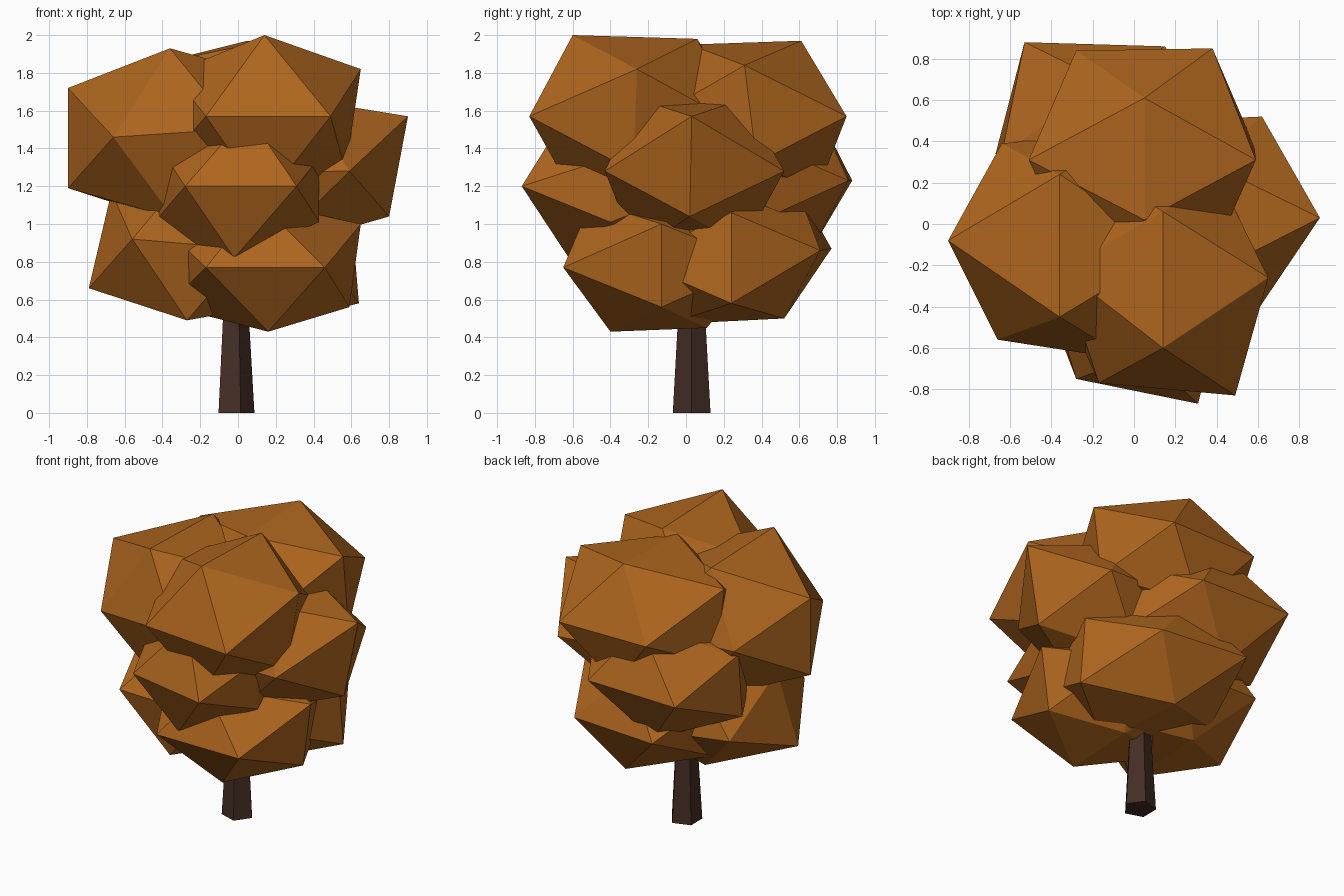
import bpy, bmesh, math
from mathutils import Vector

cube = bpy.data.objects.get("Cube")
if cube:
    bpy.data.objects.remove(cube, do_unlink=True)


def material(name, rgb):
    mat = bpy.data.materials.new(name)
    mat.use_nodes = True
    colour = (*rgb, 1.0)
    mat.diffuse_color = colour
    node = mat.node_tree.nodes["Principled BSDF"]
    node.inputs["Base Color"].default_value = colour
    node.inputs["Roughness"].default_value = 0.9
    return mat


def add_object(name, bm, mat):
    bmesh.ops.recalc_face_normals(bm, faces=bm.faces[:])
    mesh = bpy.data.meshes.new(name)
    bm.to_mesh(mesh)
    bm.free()
    mesh.materials.append(mat)
    obj = bpy.data.objects.new(name, mesh)
    bpy.context.collection.objects.link(obj)
    return obj


GOLDEN = (math.sqrt(5) - 1) / 2


def leaf_clump(name, centre, face, nudged, mat):
    """Twenty-sided clump grown from its centre and one face.
    Each nudged point pulls the nearest corner onto itself, for an uneven shape."""
    c = Vector(centre)
    a, b, d = (Vector(v) - c for v in face)
    half = [a, b, d,
            GOLDEN * (a + b) - d,
            GOLDEN * (b + d) - a,
            GOLDEN * (d + a) - b]
    corners = [c + v for v in half] + [c - v for v in half]
    for target in map(Vector, nudged):
        nearest = min(corners, key=lambda v: (v - target).length)
        corners[corners.index(nearest)] = target
    bm = bmesh.new()
    for v in corners:
        bm.verts.new(v)
    bmesh.ops.convex_hull(bm, input=bm.verts[:])
    return add_object(name, bm, mat)


def tapered_trunk(name, x, y, sections, sides, mat):
    bm = bmesh.new()
    rings = []
    for z, radius in sections:
        angles = [math.tau * i / sides for i in range(sides)]
        rings.append([bm.verts.new((x + radius * math.cos(t), y + radius * math.sin(t), z))
                      for t in angles])
    for low, high in zip(rings, rings[1:]):
        for i in range(sides):
            j = (i + 1) % sides
            bm.faces.new((low[i], low[j], high[j], high[i]))
    bm.faces.new(rings[0][::-1])
    bm.faces.new(rings[-1])
    return add_object(name, bm, mat)


leaf = material("autumn_orange", (0.42, 0.13, 0.013))
bark = material("dark_bark", (0.058, 0.027, 0.019))

# Trunk
tapered_trunk("trunk", -0.018, 0.03, [(0, 0.105), (0.9, 0.053)], 5, bark)

# Upper crown
leaf_clump("foliage_top_front", (0.11, -0.25, 1.55),
           [(0.14, -0.6, 2), (0.49, -0.83, 1.57), (-0.17, -0.77, 1.57)],
           [(0.65, -0.26, 1.82), (0.57, -0.28, 1.28), (-0.35, -0.22, 1.8),
            (0.14, 0.06, 1.98)], leaf)
leaf_clump("foliage_top_back", (0.05, 0.34, 1.57),
           [(0.05, 0.61, 1.97), (0.38, 0.85, 1.57), (-0.28, 0.84, 1.57)],
           [(0.59, 0.31, 1.84), (-0.51, 0.31, 1.83), (0.05, 0.02, 1.95)], leaf)
leaf_clump("foliage_top_right", (-0.35, -0.09, 1.47),
           [(-0.36, -0.45, 1.93), (-0.36, 0.24, 1.91), (-0.9, -0.08, 1.72)],
           [(-0.66, -0.56, 1.46), (-0.64, 0.39, 1.46), (-0.9, -0.08, 1.19)], leaf)

# Middle crown
leaf_clump("foliage_middle_front", (0.02, -0.33, 1.2),
           [(-0.28, -0.75, 1.2), (0.31, -0.87, 1.2), (-0.02, -0.62, 0.82)],
           [(0.43, -0.4, 1.01), (0.43, -0.4, 1.35)], leaf)
leaf_clump("foliage_middle_left", (0.27, 0.03, 1.3),
           [(0.9, 0.03, 1.57), (0.8, 0.02, 1.04), (0.59, -0.43, 1.28)],
           [(0.62, 0.52, 1.28), (0.35, -0.25, 1.66), (0.35, 0.3, 1.66)], leaf)
leaf_clump("foliage_middle_back", (-0.13, 0.34, 1.22),
           [(-0.53, 0.88, 1.23), (0.15, 0.86, 1.23), (-0.2, 0.65, 0.84)],
           [(-0.67, 0.34, 1), (-0.64, 0.34, 1.42)], leaf)

# Lower crown
leaf_clump("foliage_low_front", (0.12, -0.13, 0.78),
           [(-0.17, -0.65, 0.77), (0.46, -0.65, 0.77), (0.16, -0.4, 0.43)],
           [(0.65, -0.13, 1), (0.59, -0.13, 0.56), (0.16, 0.11, 0.45)], leaf)
leaf_clump("foliage_low_right", (-0.29, 0, 0.86),
           [(-0.56, -0.5, 0.92), (-0.27, -0.36, 0.49), (-0.79, -0.1, 0.66)],
           [(-0.67, -0.04, 1.17), (-0.3, 0.22, 0.52)], leaf)
leaf_clump("foliage_low_back", (0.1, 0.24, 0.84),
           [(-0.28, 0.77, 0.87), (0.36, 0.71, 0.86), (0.1, 0.52, 0.5)],
           [(0.64, 0.24, 0.58), (0.6, 0.24, 1.06)], leaf)
